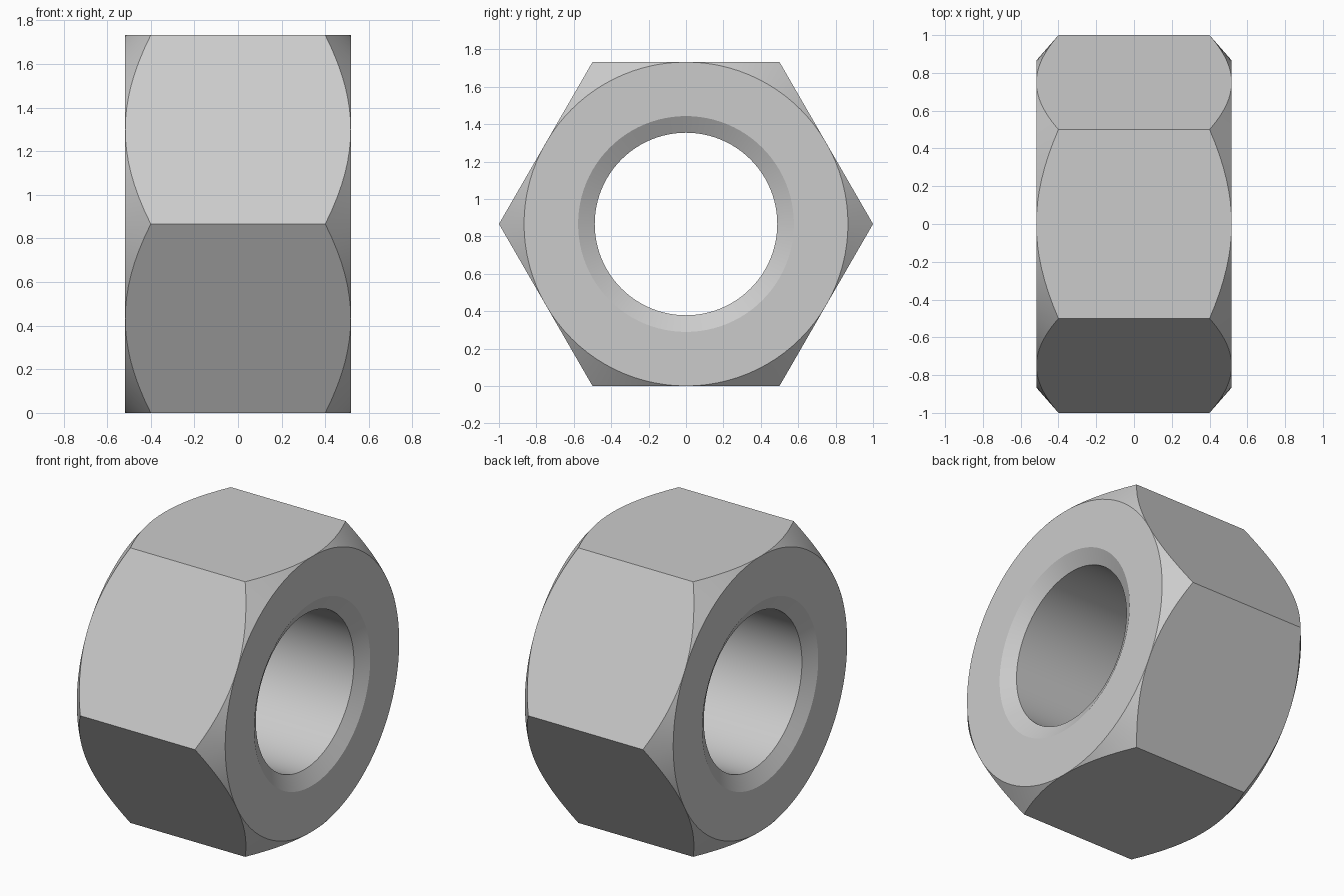
import bpy
import bmesh
from math import cos, sin, pi, radians, sqrt

cube = bpy.data.objects.get("Cube")
if cube:
    bpy.data.objects.remove(cube)

SEGMENTS = 96          # multiple of 12, so corners and flat centres get vertices
APOTHEM = sqrt(3) / 2  # centre to flat, corner radius is 1
HALF = 0.517           # half thickness
CORNER_X = 0.40        # half length of the corner edges
BORE = 0.488
SINK = 0.577
SINK_DEPTH = 0.051


def hex_radius(angle):
    """Distance from the axis to the hexagon outline."""
    return APOTHEM / cos((angle % (pi / 3)) - pi / 6)


def section(angle):
    """Closed cross-section loop (x, radius) at one angle around the axis."""
    outer = hex_radius(angle)
    slope = (HALF - CORNER_X) / (1 - APOTHEM)
    edge_x = HALF - slope * (outer - APOTHEM)
    half = [(HALF - SINK_DEPTH, BORE), (HALF, SINK), (HALF, APOTHEM), (edge_x, outer)]
    return half + [(-x, r) for x, r in reversed(half)]


# Hexagonal nut with chamfered corners and a countersunk bore
bm = bmesh.new()
loops = []
for i in range(SEGMENTS):
    a = 2 * pi * i / SEGMENTS
    loops.append([bm.verts.new((x, r * cos(a), APOTHEM + r * sin(a)))
                  for x, r in section(a)])

for i, loop in enumerate(loops):
    following = loops[(i + 1) % SEGMENTS]
    for j in range(len(loop)):
        k = (j + 1) % len(loop)
        bm.faces.new((loop[j], loop[k], following[k], following[j]))

# Chamfer vanishes at the middle of each flat
bmesh.ops.remove_doubles(bm, verts=bm.verts[:], dist=1e-5)
bmesh.ops.recalc_face_normals(bm, faces=bm.faces[:])

mesh = bpy.data.meshes.new("hex_nut")
bm.to_mesh(mesh)
bm.free()
nut = bpy.data.objects.new("hex_nut", mesh)
bpy.context.collection.objects.link(nut)

# Plain grey metal
grey = bpy.data.materials.new("light_grey")
grey.use_nodes = True
colour = (0.6, 0.6, 0.6, 1)
grey.diffuse_color = colour
grey.node_tree.nodes["Principled BSDF"].inputs["Base Color"].default_value = colour
mesh.materials.append(grey)

# Smooth round surfaces, sharp machined edges
bpy.ops.object.select_all(action='DESELECT')
nut.select_set(True)
bpy.context.view_layer.objects.active = nut
bpy.ops.object.shade_smooth_by_angle(angle=radians(20))
